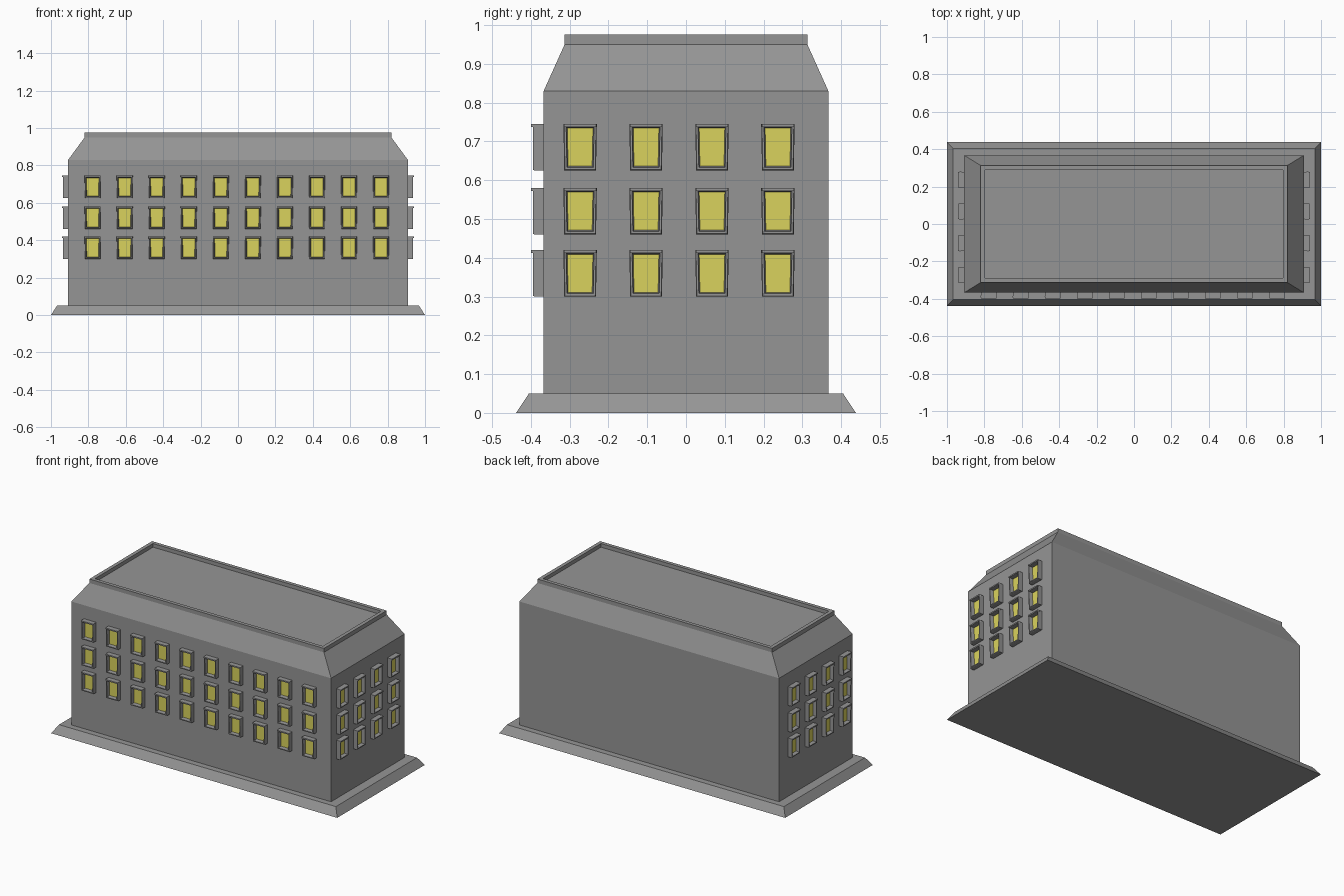
import bpy, bmesh
from mathutils import Vector

cube = bpy.data.objects.get("Cube")
if cube:
    bpy.data.objects.remove(cube, do_unlink=True)


def material(name, rgb):
    m = bpy.data.materials.new(name)
    m.use_nodes = True
    m.diffuse_color = (*rgb, 1)
    m.node_tree.nodes["Principled BSDF"].inputs["Base Color"].default_value = (*rgb, 1)
    return m


STONE = material("grey stone", (0.30, 0.30, 0.30))
GLASS = material("yellow glass", (0.70, 0.65, 0.11))


def finish(name, bm, mats):
    bmesh.ops.recalc_face_normals(bm, faces=bm.faces)
    mesh = bpy.data.meshes.new(name)
    bm.to_mesh(mesh)
    bm.free()
    for m in mats:
        mesh.materials.append(m)
    obj = bpy.data.objects.new(name, mesh)
    bpy.context.collection.objects.link(obj)
    return obj


def skin(bm, loops):
    """Closed skin through four-point loops; returns the last cap."""
    rings = [[bm.verts.new(p) for p in loop] for loop in loops]
    for a, b in zip(rings, rings[1:]):
        for i in range(4):
            j = (i + 1) % 4
            bm.faces.new((a[i], a[j], b[j], b[i]))
    bm.faces.new(rings[0][::-1])
    return bm.faces.new(rings[-1])


def tiers(name, levels):
    """Rectangular block from (half width, half depth, height) levels."""
    bm = bmesh.new()
    skin(bm, [[(-x, -y, z), (x, -y, z), (x, y, z), (-x, y, z)] for x, y, z in levels])
    return finish(name, bm, [STONE])


# Building masses
tiers("plinth", [(1, 0.438, 0), (0.968, 0.405, 0.05)])
tiers("walls", [(0.908, 0.367, 0.045), (0.908, 0.367, 0.83)])
tiers("sloped_roof", [(0.908, 0.367, 0.83), (0.82, 0.313, 0.95)])
tiers("parapet", [(0.82, 0.313, 0.949), (0.82, 0.313, 0.975),
                  (0.797, 0.29, 0.975), (0.797, 0.29, 0.952)])

# Window section: bottom half width, top half width, bottom, top, outward distance
SECTION = [(0.041, 0.041, -0.06, 0.06, -0.004),
           (0.041, 0.043, -0.06, 0.06, 0.024),
           (0.039, 0.041, -0.058, 0.058, 0.028),
           (0.034, 0.036, -0.052, 0.052, 0.028),
           (0.031, 0.033, -0.049, 0.049, 0.005)]


def windows(name, centres, along, out, wall):
    bm = bmesh.new()
    up = Vector((0, 0, 1))
    for z in (0.36, 0.52, 0.685):
        for c in centres:
            mid = along * c + up * z + out * wall
            loops = [[mid + along * u + up * w + out * d
                      for u, w in ((-b, lo), (b, lo), (t, hi), (-t, hi))]
                     for b, t, lo, hi, d in SECTION]
            skin(bm, loops).material_index = 1
            # Projecting lip along the head of the frame
            skin(bm, [[mid + along * u + up * w + out * d
                       for u, w in ((-h, 0.052), (h, 0.052), (h, 0.06), (-h, 0.06))]
                      for h, d in ((0.043, 0.02), (0.041, 0.032))])
    finish(name, bm, [STONE, GLASS])


X, Y = Vector((1, 0, 0)), Vector((0, 1, 0))
front = [-0.777 + 0.1713 * i for i in range(10)]
side = [-0.273 + 0.17 * i for i in range(4)]
windows("front_windows", front, X, -Y, 0.367)
windows("left_windows", side, Y, X, 0.908)
windows("right_windows", side, Y, -X, 0.908)
